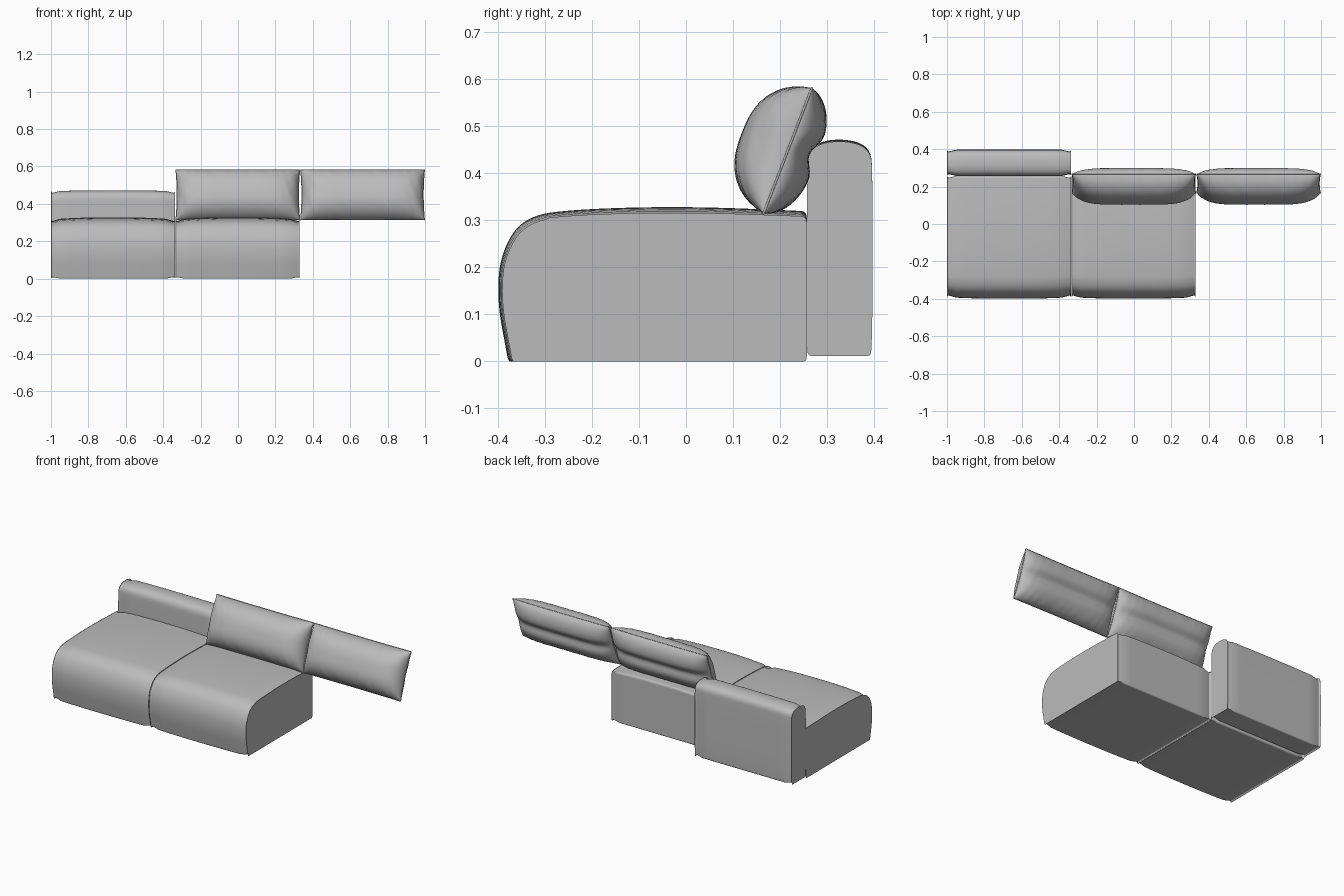
import bpy, bmesh, math
from mathutils import Vector

cube = bpy.data.objects.get("Cube")
if cube:
    bpy.data.objects.remove(cube)

fabric = bpy.data.materials.new("grey fabric")
fabric.use_nodes = True
GREY = (0.5, 0.5, 0.5, 1)
fabric.diffuse_color = GREY
fabric.node_tree.nodes["Principled BSDF"].inputs["Base Color"].default_value = GREY


def finish(name, bm, weighted=False):
    bmesh.ops.recalc_face_normals(bm, faces=bm.faces)
    mesh = bpy.data.meshes.new(name)
    bm.to_mesh(mesh)
    bm.free()
    mesh.materials.append(fabric)
    mesh.shade_smooth()
    obj = bpy.data.objects.new(name, mesh)
    bpy.context.collection.objects.link(obj)
    if weighted:
        obj.modifiers.new("even shading", "WEIGHTED_NORMAL")
    return obj


def round_corners(points, passes=3):
    """Corner cutting turns a coarse outline into a soft one."""
    pts = [Vector(p) for p in points]
    for _ in range(passes):
        pts = [a.lerp(b, k) for a, b in zip(pts, pts[1:] + pts[:1]) for k in (0.25, 0.75)]
    return pts


def inset(pts, d):
    """Move a counter-clockwise outline inwards."""
    out = []
    for i, p in enumerate(pts):
        t = pts[(i + 1) % len(pts)] - pts[i - 1]
        out.append(p + Vector((-t.y, t.x)).normalized() * d)
    return out


def upholstered_block(name, outline, centre, half, crown, radius=0.009):
    """Sweep a side outline across x, with rounded ends and a crowned top and front."""
    outline = round_corners(outline)
    top = max(p.y for p in outline)
    arc = [math.pi / 2 * i / 5 for i in range(6)]
    ends = [(half - radius * (1 - math.sin(a)), radius * (1 - math.cos(a))) for a in arc]
    ends = [(x, radius - d) for x, d in ends]
    left = [(-x, d) for x, d in reversed(ends)]
    inner = [((half - radius) * i / 8, 0) for i in range(-7, 8)]
    bm = bmesh.new()
    rings = []
    for x, d in left + inner + ends:
        drop = crown * abs(x / half) ** 2.5
        ring = []
        for p in inset(outline, d):
            z = p.y - drop * (p.y / top) ** 3
            y = p.x + (drop * 0.7 if p.x < -0.3 else 0)
            ring.append(bm.verts.new((centre + x, y, z)))
        rings.append(ring)
    for a, b in zip(rings, rings[1:]):
        for i in range(len(a)):
            bm.faces.new((a[i - 1], a[i], b[i], b[i - 1]))
    bm.faces.new(rings[0])
    bm.faces.new(rings[-1])
    return finish(name, bm, True)


# Seats and the single backrest
seat_outline = [(-0.37, 0), (-0.3, 0), (0.24, 0), (0.257, 0), (0.257, 0.02), (0.257, 0.29),
                (0.257, 0.319), (0.235, 0.321), (0, 0.33), (-0.22, 0.325), (-0.345, 0.31),
                (-0.395, 0.23), (-0.402, 0.13), (-0.382, 0.02), (-0.378, 0)]
back_outline = [(0.275, 0.012), (0.38, 0.012), (0.393, 0.012), (0.395, 0.03), (0.397, 0.12),
                (0.397, 0.4), (0.393, 0.452), (0.355, 0.472), (0.295, 0.472), (0.26, 0.45),
                (0.257, 0.39), (0.257, 0.03), (0.26, 0.012)]
HALF = 0.331
upholstered_block("right_seat", seat_outline, -0.668, HALF, 0.012)
upholstered_block("left_seat", seat_outline, -0.003, HALF, 0.012)
upholstered_block("backrest", back_outline, -0.668, HALF, 0.004)

# Leaning cushions
FOOT, HEAD = Vector((0, 0.165, 0.315)), Vector((0, 0.268, 0.582))
RISE = HEAD - FOOT
FORWARD = Vector((0, -RISE.z, RISE.y)).normalized()


def seam_point(centre, t, w):
    """Point on the seam plane; t runs across, w runs up, both -1 to 1."""
    x = t * HALF * (1 - 0.02 * (1 - w * w))
    lift = (w - 0.012 * w * (1 - t * t) + 1) / 2
    return FOOT + RISE * lift + Vector((centre + x, 0, 0))


def puff(t, w, front):
    """Stuffing depth: full in front, pressed by the backrest behind."""
    across = max(0, 1 - abs(t) ** 5) ** 0.5
    up = max(0, 1 - abs(w) ** 2.6) ** 0.6
    if front:
        depth = 0.105 * up
    else:
        depth = 0.067 * up - 0.021 * math.exp(-((w - 0.06) / 0.22) ** 2)
    # shallow gathers close to the seam
    edge = max(abs(w) ** 4, abs(t) ** 8)
    gather = 0.05 * edge * math.sin(31 * t + 2 * math.sin(9 * t) + 6 * w)
    return depth * across * (1 + gather)


def cushion(name, centre):
    nu, nv = 64, 36
    # closer spacing near the seam
    ts = [math.sin(math.pi / 2 * (2 * i / nu - 1)) for i in range(nu + 1)]
    ws = [math.sin(math.pi / 2 * (2 * j / nv - 1)) for j in range(nv + 1)]
    bm = bmesh.new()
    for side in (1, -1):
        grid = [[bm.verts.new(seam_point(centre, t, w) + FORWARD * side * puff(t, w, side > 0))
                 for w in ws] for t in ts]
        for a, b in zip(grid, grid[1:]):
            for j in range(nv):
                bm.faces.new((a[j], b[j], b[j + 1], a[j + 1]))
    bmesh.ops.remove_doubles(bm, verts=bm.verts, dist=0.00002)
    finish(name, bm)

    # piping along the seam
    rim = [(t, -1) for t in ts] + [(1, w) for w in ws[1:]]
    rim += [(-t, 1) for t in ts[1:]] + [(-1, -w) for w in ws[1:-1]]
    curve = bpy.data.curves.new(name + "_piping", "CURVE")
    curve.dimensions = "3D"
    curve.bevel_depth = 0.0025
    curve.bevel_resolution = 1
    spline = curve.splines.new("POLY")
    spline.points.add(len(rim) - 1)
    for point, (t, w) in zip(spline.points, rim):
        point.co = (*seam_point(centre, t, w), 1)
    spline.use_cyclic_u = True
    curve.materials.append(fabric)
    bpy.context.collection.objects.link(bpy.data.objects.new(name + "_piping", curve))


cushion("right_cushion", -0.001)
cushion("left_cushion", 0.666)
